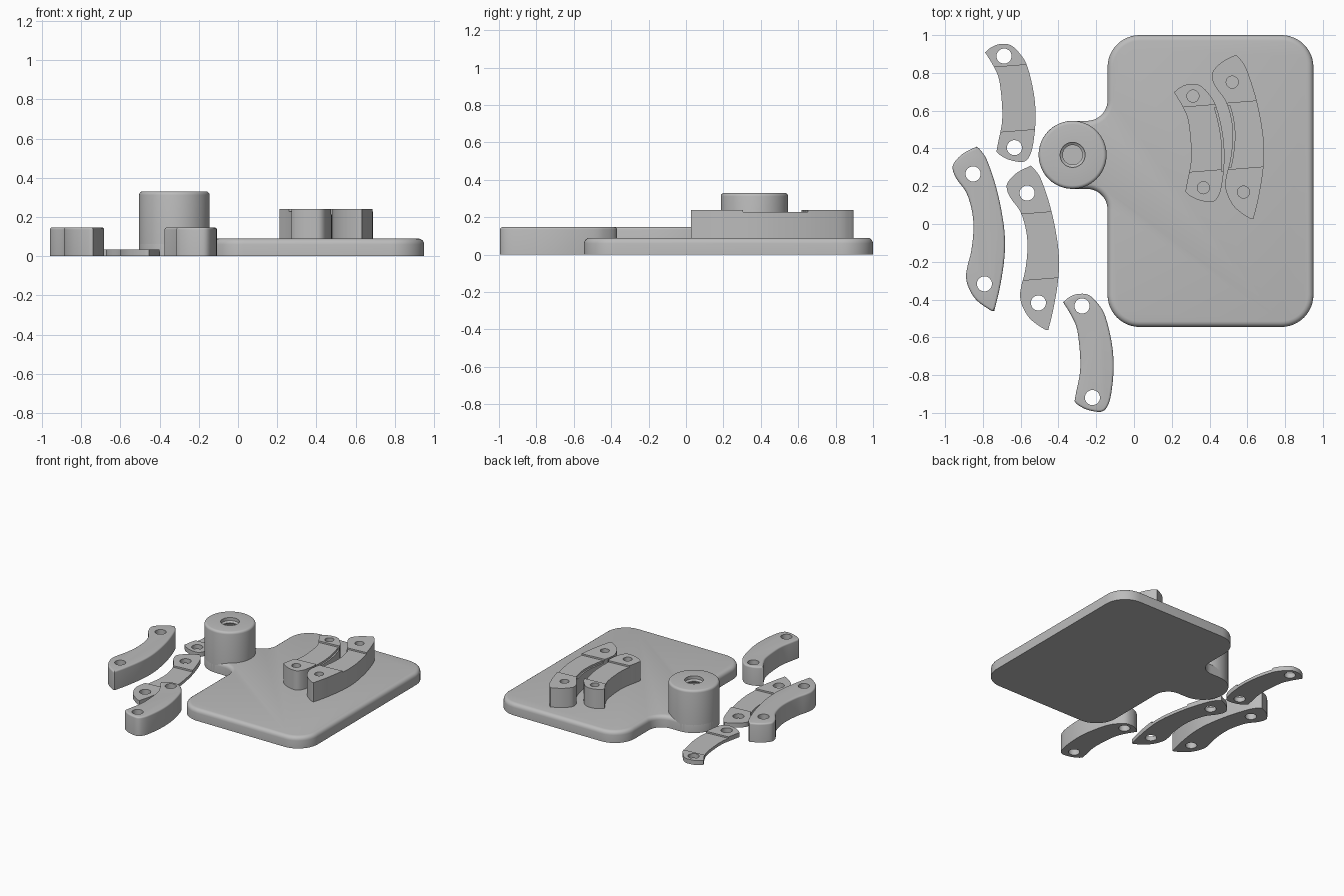
import bpy, bmesh, math
from mathutils import Vector

if "Cube" in bpy.data.objects:
    bpy.data.objects.remove(bpy.data.objects["Cube"])

grey = bpy.data.materials.new("grey_plastic")
grey.diffuse_color = (0.5, 0.5, 0.5, 1)
grey.use_nodes = True
grey.node_tree.nodes["Principled BSDF"].inputs["Base Color"].default_value = grey.diffuse_color


def make_object(name, bm):
    bmesh.ops.recalc_face_normals(bm, faces=bm.faces)
    me = bpy.data.meshes.new(name)
    bm.to_mesh(me)
    bm.free()
    ob = bpy.data.objects.new(name, me)
    bpy.context.collection.objects.link(ob)
    me.materials.append(grey)
    return ob


def prism(name, pts, z0, z1, bevel=0.0):
    """Extruded outline, optionally rounded along its top rim."""
    bm = bmesh.new()
    face = bm.faces.new([bm.verts.new((x, y, z0)) for x, y in pts])
    ext = bmesh.ops.extrude_face_region(bm, geom=[face], use_keep_orig=True)
    new = [g for g in ext["geom"] if isinstance(g, bmesh.types.BMVert)]
    bmesh.ops.translate(bm, vec=(0, 0, z1 - z0), verts=new)
    if bevel:
        rim = [e for e in bm.edges if all(abs(v.co.z - z1) < 1e-5 for v in e.verts)]
        bmesh.ops.bevel(bm, geom=rim, offset=bevel, segments=4, profile=0.5,
                        affect='EDGES', clamp_overlap=False)
    return make_object(name, bm)


def smooth_path(pts, n=4):
    """Smooth open curve through the points."""
    p = [Vector(q) for q in pts]
    p = [2 * p[0] - p[1]] + p + [2 * p[-1] - p[-2]]
    out = []
    for a, b, c, d in zip(p, p[1:], p[2:], p[3:]):
        for i in range(n):
            t = i / n
            out.append(0.5 * (2 * b + (c - a) * t + (2 * a - 5 * b + 4 * c - d) * t * t
                              + (3 * b - a - 3 * c + d) * t ** 3))
    return out + [p[-2]]


def rounded(corners, n=12):
    """Polygon whose corners are rounded by their own radius."""
    out = []
    for i, (x, y, r) in enumerate(corners):
        c = Vector((x, y))
        a = (Vector(corners[i - 1][:2]) - c).normalized()
        b = (Vector(corners[(i + 1) % len(corners)][:2]) - c).normalized()
        mid = c + (a + b) * r          # all corners are right angles
        for k in range(n + 1):
            t = math.pi / 2 * k / n
            out.append(mid - b * r * math.cos(t) - a * r * math.sin(t))
    return out


def circle(x, y, r, n=32):
    return [(x + r * math.cos(math.tau * i / n), y + r * math.sin(math.tau * i / n))
            for i in range(n)]


def cut(ob, cutter):
    mod = ob.modifiers.new("cut", 'BOOLEAN')
    mod.operation, mod.solver, mod.object = 'DIFFERENCE', 'EXACT', cutter
    bpy.context.view_layer.objects.active = ob
    bpy.ops.object.modifier_apply(modifier=mod.name)
    bpy.data.objects.remove(cutter)


# Jaw outlines, measured from the upper screw hole; sides meet at sharp tips
INNER_LEFT = [(-.04, -.505), (-.03, -.45), (-.012, -.36), (-.01, -.27), (-.025, -.13),
              (-.055, -.055), (-.1, .02)]
INNER_RIGHT = [(-.1, .02), (-.07, .045), (-.025, .063), (.035, .058), (.09, .005),
               (.125, -.06), (.158, -.2), (.167, -.33), (.155, -.46), (.135, -.53),
               (.1, -.56), (.03, -.55), (-.02, -.525), (-.04, -.505)]
OUTER_LEFT = [(.112, -.725), (.09, -.72), (.02, -.67), (-.02, -.61), (-.037, -.55),
              (-.03, -.49), (-.01, -.41), (.002, -.3), (-.005, -.2), (-.035, -.1),
              (-.085, -.03), (-.107, .02), (-.1, .06), (-.05, .11), (.02, .145)]
OUTER_RIGHT = [(.02, .145), (.04, .125), (.075, .07), (.125, -.08), (.158, -.24),
               (.169, -.36), (.162, -.48), (.138, -.62), (.112, -.725)]

SHAPES = {  # two sides, lower hole, recess span, side facing the other jaw
    "inner": (INNER_LEFT, INNER_RIGHT, (.055, -.485), (-.055, -.4), INNER_RIGHT),
    "outer": (OUTER_LEFT, OUTER_RIGHT, (.06, -.582), (-.11, -.46), OUTER_LEFT),
}


def jaw(name, shape, x, y, z0, z1, hole_r, recess=0.0, bevel=0.0, groove=False):
    left, right, hole2, (top, low), facing = SHAPES[shape]

    def place(pts):
        return [(px + x, py + y) for px, py in pts]

    outline = smooth_path(left)[:-1] + smooth_path(right)[:-1]
    ob = prism(name, place(outline), z0, z1, bevel)
    # screw holes
    for hx, hy in ((0, 0), hole2):
        cut(ob, prism("hole_cutter", circle(x + hx, y + hy, hole_r), z0 - .05, z1 + .05))
    # shallow tilted recess across the middle
    if recess:
        band = [(-.3, low - .024), (.3, low + .024), (.3, top + .024), (-.3, top - .024)]
        cut(ob, prism("recess_cutter", place(band), z1 - recess, z1 + .05))
    # narrow step along the edge facing the neighbouring jaw
    if groove:
        edge = [p for p in smooth_path(facing) if low < p[1] < top and
                (shape == "outer" or p[0] > .05)]
        strip = [(px - .012, py) for px, py in edge]
        strip += [(px + .012, py) for px, py in reversed(edge)]
        cut(ob, prism("groove_cutter", place(strip), z1 - recess - .015, z1 + .05))
    return ob


# Base plate with a rounded tongue under the post
PX, PY, PR = -.325, .366, .18
prism("base_plate", rounded([
    (-.14, -.545, .17), (.95, -.545, .17), (.95, 1, .17), (-.14, 1, .17),
    (-.14, PY + PR, .11), (PX - PR, PY + PR, PR - .001),
    (PX - PR, PY - PR, PR - .001), (-.14, PY - PR, .11)]), 0, .09, .03)

# Threaded post: revolved wall with a ridged blind bore
prof = [(0, .1), (.066, .1)]
z = .11
while z < .29:
    prof += [(.066, z), (.052, z + .01), (.052, z + .016), (.066, z + .026)]
    z += .034
prof += [(.066, .33)]
prof += [(PR - .018 + .018 * math.sin(a), .312 + .018 * math.cos(a))
         for a in [math.pi / 2 * i / 4 for i in range(5)]]
prof += [(PR, 0), (0, 0)]
bm = bmesh.new()
N = 64
rings = []
for r, h in prof:
    if r == 0:
        rings.append([bm.verts.new((PX, PY, h))] * N)
    else:
        rings.append([bm.verts.new((cx, cy, h)) for cx, cy in circle(PX, PY, r, N)])
for a, b in zip(rings, rings[1:]):
    for i in range(N):
        j = (i + 1) % N
        quad = list(dict.fromkeys((a[i], a[j], b[j], b[i])))
        bm.faces.new(quad)
make_object("threaded_post", bm)

# Jaws standing on the plate
jaw("mounted_inner_jaw", "inner", .312, .677, .088, .24, .032, .012, groove=True)
jaw("mounted_outer_jaw", "outer", .52, .751, .088, .24, .032, .012, groove=True)
# Loose thick jaws
jaw("loose_inner_jaw", "inner", -.275, -.434, 0, .147, .04, bevel=.012)
jaw("loose_outer_jaw", "outer", -.852, .265, 0, .147, .04, bevel=.012)
# Loose thin jaw covers
jaw("thin_inner_cover", "inner", -.688, .889, 0, .035, .04, .012)
jaw("thin_outer_cover", "outer", -.566, .164, 0, .035, .04, .012)

# Smooth shading with sharp edges kept
for ob in bpy.context.scene.objects:
    ob.select_set(True)
bpy.context.view_layer.objects.active = bpy.context.scene.objects[0]
bpy.ops.object.shade_smooth_by_angle(angle=math.radians(30))
